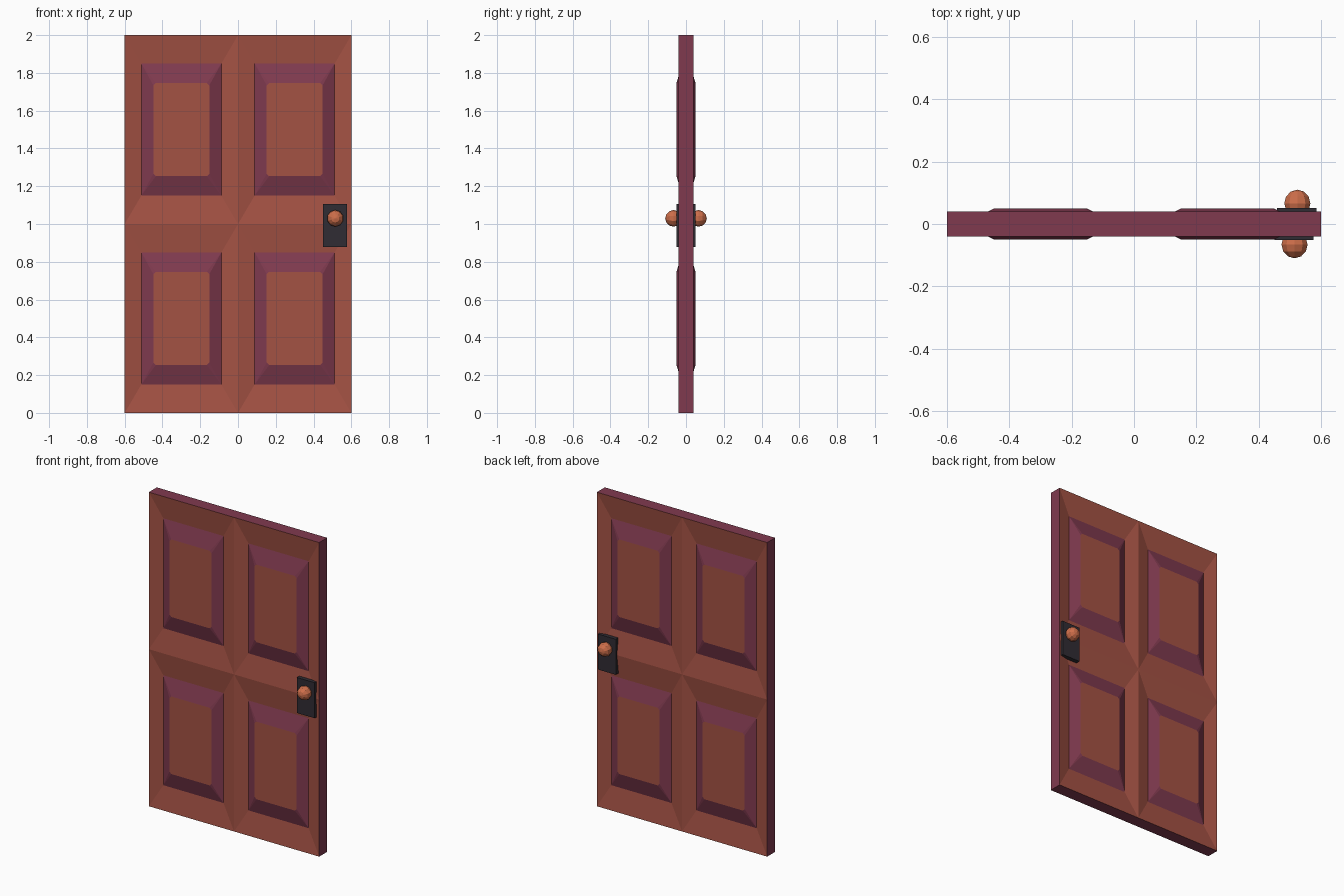
import bpy, bmesh
from mathutils import Matrix, Vector

if "Cube" in bpy.data.objects:
    bpy.data.objects.remove(bpy.data.objects["Cube"])


def material(name, rgb):
    m = bpy.data.materials.new(name)
    lin = [((c / 255 + 0.055) / 1.055) ** 2.4 for c in rgb]
    m.diffuse_color = (*lin, 1)
    m.use_nodes = True
    m.node_tree.nodes["Principled BSDF"].inputs["Base Color"].default_value = m.diffuse_color
    return m


WOOD = material("brown wood", (164, 82, 68))
TRIM = material("plum trim", (128, 58, 79))
IRON = material("dark iron", (48, 44, 51))
COPPER = material("copper", (205, 110, 74))


def finish(bm, name, mats):
    bmesh.ops.remove_doubles(bm, verts=bm.verts, dist=1e-5)
    bmesh.ops.recalc_face_normals(bm, faces=bm.faces)
    me = bpy.data.meshes.new(name)
    bm.to_mesh(me)
    bm.free()
    for m in mats:
        me.materials.append(m)
    ob = bpy.data.objects.new(name, me)
    bpy.context.collection.objects.link(ob)
    return ob


def rect(cx, cz, hx, hz, y):
    return [Vector((cx + sx * hx, y, cz + sz * hz))
            for sx, sz in ((-1, -1), (1, -1), (1, 1), (-1, 1))]


# door slab: each quarter slopes down to a groove, then up to a raised panel
bm = bmesh.new()


def face(pts, mat):
    f = bm.faces.new([bm.verts.new(p) for p in pts])
    f.material_index = mat


CUT = 0.013
for s in (-1, 1):
    for cx in (-0.3, 0.3):
        for cz in (0.5, 1.5):
            rim = rect(cx, cz, 0.3, 0.5, s * 0.04)
            groove = rect(cx, cz, 0.212, 0.35, s * 0.02)
            top = rect(cx, cz, 0.148, 0.247, s * 0.05)
            # clipped corners of the raised panel
            octo = []
            for i in range(4):
                p, a, b = top[i], top[i - 1], top[(i + 1) % 4]
                octo += [p + (a - p).normalized() * CUT,
                         p + (b - p).normalized() * CUT]
            face(octo, 0)
            for i in range(4):
                j = (i + 1) % 4
                face([rim[i], rim[j], groove[j], groove[i]], 0)
                face([groove[i], groove[j], octo[2 * j], octo[2 * i + 1]], 1)
                face([groove[i], octo[2 * i + 1], octo[2 * i]], 1)

# door edges
for a, b in ((-0.6, 0), (0, 0.6)):
    for z in (0, 2):
        face([(a, -0.04, z), (b, -0.04, z), (b, 0.04, z), (a, 0.04, z)], 1)
for a, b in ((0, 1), (1, 2)):
    for x in (-0.6, 0.6):
        face([(x, -0.04, a), (x, -0.04, b), (x, 0.04, b), (x, 0.04, a)], 1)
finish(bm, "door", [WOOD, TRIM])

# lock plate and knob on each side
for side, s, x in (("front", -1, 0.513), ("back", 1, 0.522)):
    bm = bmesh.new()
    bmesh.ops.create_cube(bm, size=1, matrix=Matrix.Translation((x, s * 0.03, 0.992))
                          @ Matrix.Diagonal((0.126, 0.042, 0.226, 1)))
    finish(bm, side + "_lock_plate", [IRON])
    bm = bmesh.new()
    bmesh.ops.create_uvsphere(bm, u_segments=10, v_segments=6, radius=0.044,
                              matrix=Matrix.Translation((x + 0.002, s * 0.066, 1.03))
                              @ Matrix.Rotation(1.5707963, 4, 'X'))
    finish(bm, side + "_knob", [COPPER])
